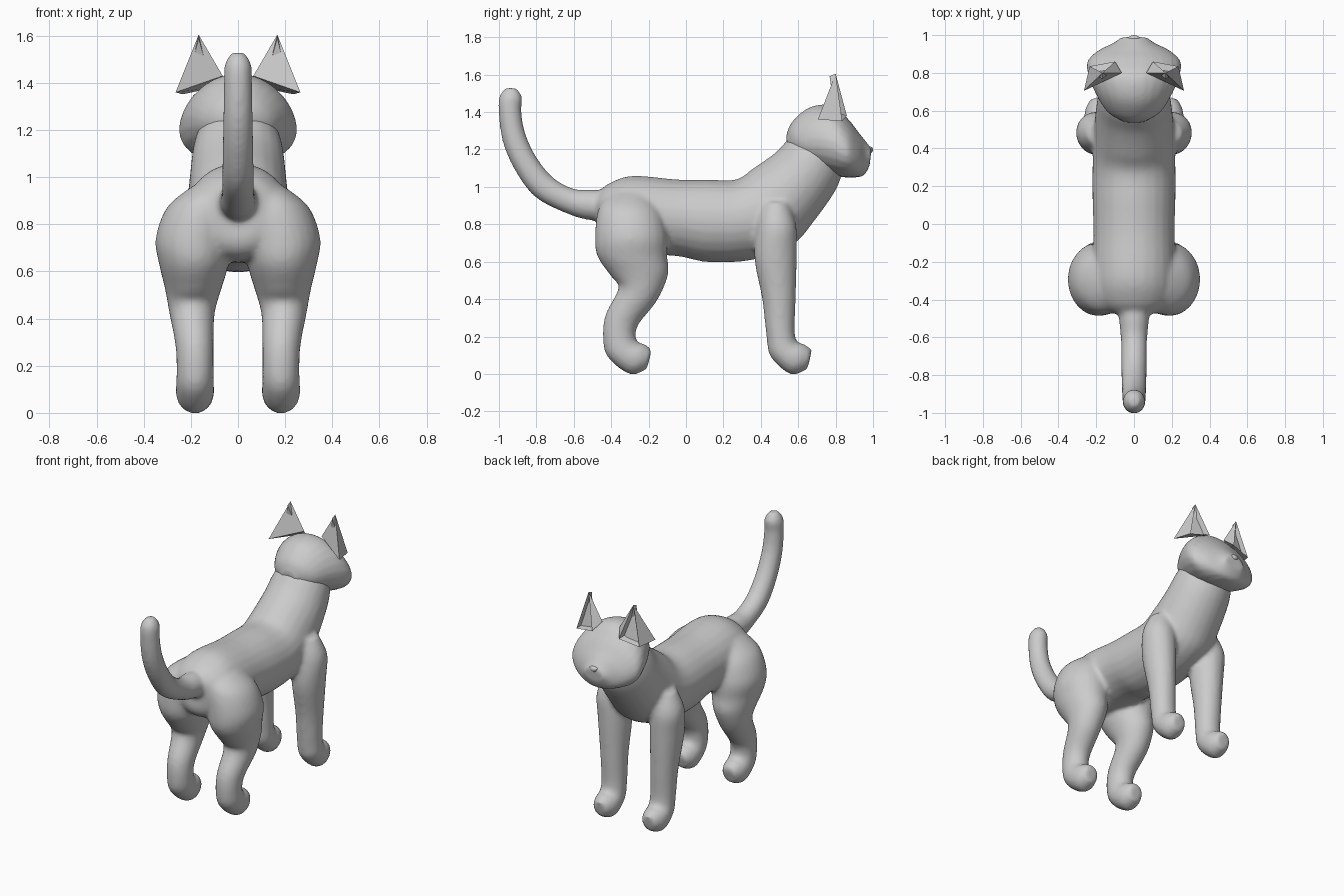
import bpy, bmesh, math
from mathutils import Vector

if "Cube" in bpy.data.objects:
    bpy.data.objects.remove(bpy.data.objects["Cube"])

grey = bpy.data.materials.new("grey_fur")
grey.diffuse_color = (0.6, 0.6, 0.6, 1)
grey.use_nodes = True
grey.node_tree.nodes["Principled BSDF"].inputs["Base Color"].default_value = grey.diffuse_color


def catmull(a, b, c, d, t):
    return 0.5 * (2 * b + (c - a) * t + (2 * a - 5 * b + 4 * c - d) * t * t
                  + (3 * b - a - 3 * c + d) * t ** 3)


def loft(bm, rings, side=1, low=0.0, steps=4, n=24):
    """Skin oval rings given as (y1, z1, y2, z2, centre x, half width)."""
    rows = []
    last = len(rings) - 1
    for i in range(last):
        quad = [rings[min(max(i + k, 0), last)] for k in (-1, 0, 1, 2)]
        for s in range(steps):
            rows.append([catmull(*v, s / steps) for v in zip(*quad)])
    rows.append(rings[-1])
    loops = []
    for y1, z1, y2, z2, xc, w in rows:
        loop = []
        for k in range(n):
            a = math.tau * k / n
            c, s = math.cos(a), math.sin(a)
            x = xc + w * c * (1 - low * s)
            loop.append(bm.verts.new((side * x, (y1 + y2) / 2 + (y1 - y2) / 2 * s,
                                      (z1 + z2) / 2 + (z1 - z2) / 2 * s)))
        loops.append(loop)
    faces = [bm.faces.new((p[k], p[(k + 1) % n], q[(k + 1) % n], q[k]))
             for p, q in zip(loops, loops[1:]) for k in range(n)]
    faces += [bm.faces.new(loops[0]), bm.faces.new(loops[-1])]
    bmesh.ops.recalc_face_normals(bm, faces=faces)


def make(name, bm, voxel=0, smooth=0, angle=180):
    me = bpy.data.meshes.new(name)
    bm.to_mesh(me)
    bm.free()
    me.materials.append(grey)
    ob = bpy.data.objects.new(name, me)
    bpy.context.collection.objects.link(ob)
    bpy.context.view_layer.objects.active = ob
    ob.select_set(True)
    if voxel:
        m = ob.modifiers.new("blend", 'REMESH')
        m.mode, m.voxel_size, m.use_smooth_shade = 'VOXEL', voxel, True
        m = ob.modifiers.new("soften", 'SMOOTH')
        m.factor, m.iterations = 0.5, smooth
    else:
        bpy.ops.object.shade_smooth_by_angle(angle=math.radians(angle))
    ob.select_set(False)
    return ob


# Torso and neck
torso = [(-.49, .93, -.47, .80, 0, .06), (-.46, .98, -.47, .72, 0, .14),
         (-.40, 1.025, -.42, .66, 0, .20), (-.28, 1.06, -.30, .64, 0, .22),
         (-.05, 1.04, -.05, .63, 0, .215), (.12, 1.038, .12, .597, 0, .22),
         (.27, 1.04, .36, .61, 0, .22), (.36, 1.10, .57, .69, 0, .215),
         (.48, 1.185, .68, .81, 0, .205), (.55, 1.26, .80, .98, 0, .19),
         (.64, 1.33, .84, 1.09, 0, .16)]
# Upright tail
tail = [(-.40, .98, -.40, .82, 0, .08), (-.50, .985, -.50, .82, 0, .08),
        (-.60, .99, -.62, .85, 0, .07), (-.71, 1.05, -.80, .94, 0, .068),
        (-.80, 1.16, -.91, 1.08, 0, .066), (-.86, 1.29, -.98, 1.24, 0, .063),
        (-.88, 1.41, -1.003, 1.41, 0, .06), (-.875, 1.48, -.998, 1.485, 0, .056),
        (-.905, 1.527, -.965, 1.53, 0, .028)]
# Hind leg: haunch, hock and paw
hind_leg = [(-.20, .97, -.42, .96, .10, .09), (-.13, .87, -.47, .88, .15, .15),
            (-.10, .74, -.487, .74, .185, .165), (-.10, .63, -.475, .63, .187, .148),
            (-.095, .53, -.40, .52, .19, .12), (-.155, .39, -.36, .46, .195, .097),
            (-.25, .27, -.43, .32, .185, .082), (-.27, .20, -.445, .20, .182, .079),
            (-.25, .163, -.42, .09, .183, .08), (-.225, .163, -.30, -.003, .183, .08),
            (-.182, .13, -.21, .025, .183, .05)]
# Front leg: shoulder, shin and paw
front_leg = [(.55, .92, .41, .92, .17, .08), (.59, .79, .38, .80, .20, .105),
             (.593, .65, .365, .62, .195, .103), (.587, .40, .407, .40, .187, .086),
             (.582, .22, .43, .20, .182, .08), (.60, .165, .452, .09, .182, .08),
             (.628, .163, .56, -.003, .182, .08), (.673, .13, .65, .025, .182, .05)]

bm = bmesh.new()
loft(bm, torso)
loft(bm, tail)
for side in (-1, 1):
    loft(bm, hind_leg, side)
    loft(bm, front_leg, side)
make("body", bm, 0.014, 8)

# Head with wide low cheeks and a short muzzle
head = [(.535, 1.27, .545, 1.20, 0, .05), (.565, 1.345, .62, 1.135, 0, .14),
        (.66, 1.425, .71, 1.09, 0, .20), (.78, 1.436, .79, 1.06, 0, .24),
        (.865, 1.365, .86, 1.05, 0, .245), (.92, 1.295, .92, 1.052, 0, .185),
        (.96, 1.245, .955, 1.065, 0, .11), (.992, 1.205, .982, 1.115, 0, .07)]
bm = bmesh.new()
loft(bm, head, low=0.13)
make("head", bm, 0.012, 3)

# Nose
bm = bmesh.new()
bmesh.ops.create_uvsphere(bm, u_segments=16, v_segments=8, radius=1)
for v in bm.verts:
    x, y, z = v.co
    v.co = (x * (.034 if z > 0 else .024), .983 + .017 * y, 1.198 + .018 * z)
make("nose", bm, angle=60)

# Pointed ears with a hollow front
for side, label in ((-1, "left_ear"), (1, "right_ear")):
    bm = bmesh.new()
    tip, rear, outer, inner, back = [
        bm.verts.new((side * x, y, z)) for x, y, z in
        ((.167, .80, 1.605), (.265, .705, 1.36), (.235, .835, 1.352),
         (.10, .86, 1.38), (.065, .80, 1.43))]
    for f in ((tip, rear, back), (tip, outer, rear), (tip, back, inner),
              (rear, outer, inner, back)):
        bm.faces.new(f)
    front = bm.faces.new((tip, inner, outer))
    bmesh.ops.recalc_face_normals(bm, faces=bm.faces[:])
    bmesh.ops.inset_region(bm, faces=[front], thickness=.014, depth=0)
    for v in front.verts:
        v.co += Vector((0, -.035, 0))
    make(label, bm, angle=20)
